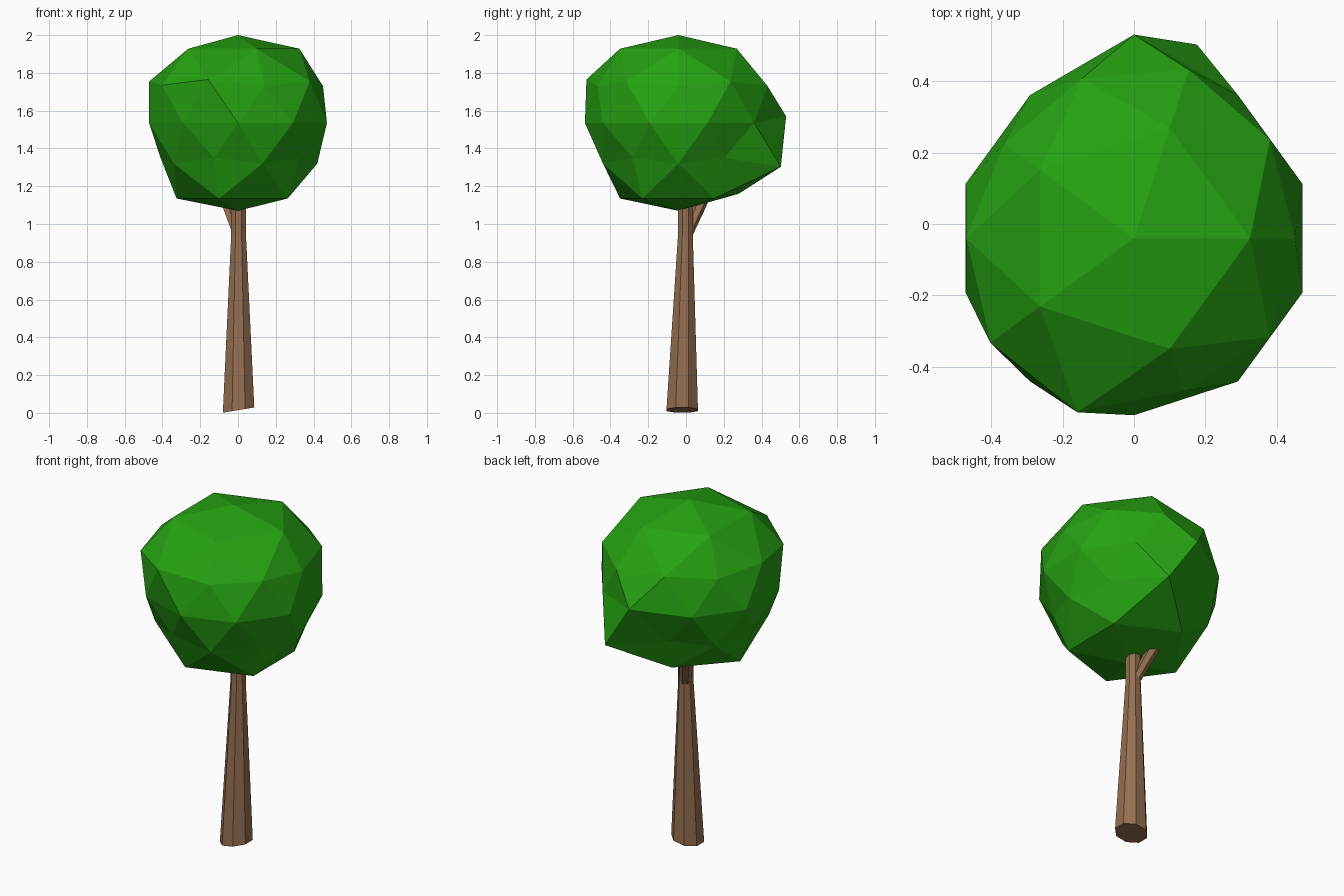
import bpy
import bmesh
from math import atan2, degrees, radians, cos, sin
from mathutils import Vector

cube = bpy.data.objects.get("Cube")
if cube:
    bpy.data.objects.remove(cube, do_unlink=True)


def material(name, rgb):
    mat = bpy.data.materials.new(name)
    mat.use_nodes = True
    mat.diffuse_color = (*rgb, 1)
    mat.node_tree.nodes["Principled BSDF"].inputs["Base Color"].default_value = (*rgb, 1)
    return mat


def add_object(name, bm, mat):
    bmesh.ops.recalc_face_normals(bm, faces=bm.faces)
    mesh = bpy.data.meshes.new(name)
    bm.to_mesh(mesh)
    bm.free()
    mesh.materials.append(mat)
    obj = bpy.data.objects.new(name, mesh)
    bpy.context.collection.objects.link(obj)
    return obj


def tube(name, rings, sides, mat, lean=0):
    """Loft of horizontal polygons, each given as (x, y, z, radius)."""
    bm = bmesh.new()
    loops = []
    for i, (x, y, z, r) in enumerate(rings):
        loop = []
        for k in range(sides):
            a = radians(360 * (k + 0.5) / sides)
            rise = lean * (1 + cos(a)) / 2 if i == 0 else 0
            loop.append(bm.verts.new((x + r * cos(a), y + r * sin(a), z + rise)))
        loops.append(loop)
    for low, high in zip(loops, loops[1:]):
        for k in range(sides):
            n = (k + 1) % sides
            bm.faces.new((low[k], low[n], high[n], high[k]))
    bm.faces.new(loops[0][::-1])
    bm.faces.new(loops[-1])
    return add_object(name, bm, mat)


green = material("leaf green", (0.019, 0.36, 0.006))
brown = material("bark brown", (0.30, 0.16, 0.08))

# Trunk with a slightly slanted foot, and a short branch to the back right
tube("trunk", [(0.003, -0.02, 0, 0.09), (0.003, -0.003, 0.95, 0.042),
               (0.003, -0.003, 1.2, 0.042)], 8, brown, lean=0.03)
tube("branch", [(0, 0.005, 0.94, 0.03), (-0.05, 0.07, 1.09, 0.036),
                (-0.09, 0.12, 1.2, 0.03)], 6, brown)

# Leaf crown: faceted ball, reshaped band by band
# unit height of each band -> (radius, height above the crown centre)
bands = {1: (0, 0.465), 0.851: (0.325, 0.393), 0.526: (0.47, 0.22),
         0.447: (0.45, 0.195), 0: (0.495, 0), -0.447: (0.41, -0.185),
         -0.526: (0.42, -0.215), -0.851: (0.325, -0.4), -1: (0, -0.465)}
# (band, angle) -> (radius, height) of the bulging corners
bulges = {(0.526, 252): (0.512, 0.23), (0.447, 216): (0.497, 0.2),
          (0.447, 72): (0.496, 0.195), (0, 90): (0.57, 0.035),
          (-0.526, 72): (0.57, -0.232), (-0.851, 108): (0.335, -0.375)}
centre = Vector((0, -0.04, 1.535))

bm = bmesh.new()
bmesh.ops.create_icosphere(bm, subdivisions=2, radius=1)
for v in bm.verts:
    band = min(bands, key=lambda z: abs(z - v.co.z))
    a = atan2(v.co.y, v.co.x)
    r, z = bulges.get((band, round(degrees(a)) % 360), bands[band])
    v.co = centre + Vector((r * cos(a), r * sin(a), z))
add_object("leaf_crown", bm, green)
